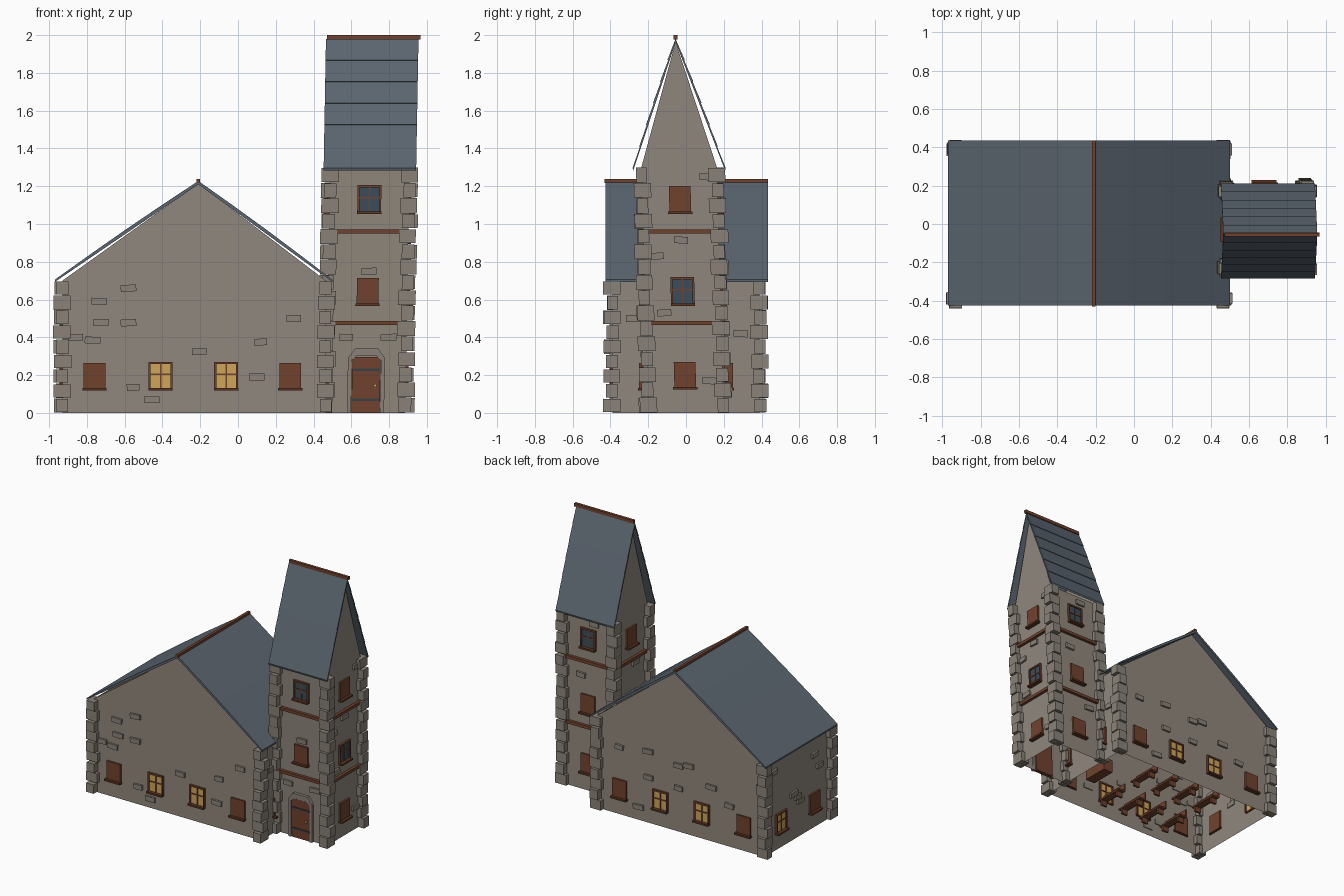
import bpy, bmesh, math, random
from mathutils import Matrix, Vector

cube = bpy.data.objects.get("Cube")
if cube:
    bpy.data.objects.remove(cube)
random.seed(4)


def material(name, rgb):
    m = bpy.data.materials.new(name)
    m.use_nodes = True
    m.diffuse_color = (*rgb, 1)
    m.node_tree.nodes["Principled BSDF"].inputs["Base Color"].default_value = (*rgb, 1)
    return m


STONE = material("wall stone", (.28, .243, .205))
BLOCK = material("block stone", (.255, .225, .19))
SLATE = material("blue slate", (.105, .13, .16))
WOOD = material("red brown wood", (.165, .055, .027))
TRIM = material("dark wood", (.11, .036, .016))
GLASS = material("blue glass", (.045, .075, .105))
LIGHT = material("lit yellow glass", (.62, .38, .10))
IRON = material("dark iron", (.04, .055, .065))

# The tower leans very slightly
LEAN = Matrix(((1, 0, .018, 0), (0, 1, -.028, 0), (0, 0, 1, 0), (0, 0, 0, 1)))
I = Matrix()


def finish(name, bm, mat):
    bmesh.ops.recalc_face_normals(bm, faces=bm.faces)
    mesh = bpy.data.meshes.new(name)
    bm.to_mesh(mesh)
    bm.free()
    mesh.materials.append(mat)
    obj = bpy.data.objects.new(name, mesh)
    bpy.context.collection.objects.link(obj)
    return obj


def boxes(name, mat, items, m=I):
    """One object from boxes given as (location, size, roll)."""
    bm = bmesh.new()
    for loc, size, *roll in items:
        r = Matrix.Rotation(roll[0] if roll else 0, 4, 'Y')
        bmesh.ops.create_cube(bm, size=1, matrix=m @ Matrix.Translation(loc) @ r @ Matrix.Diagonal((*size, 1)))
    return finish(name, bm, mat)


def prism(name, mat, pts, lo, hi, m=I, skip=()):
    """Extrude an x-z profile along y; skip drops side faces by index."""
    bm = bmesh.new()
    a = [bm.verts.new(m @ Vector((x, lo, z))) for x, z in pts]
    b = [bm.verts.new(m @ Vector((x, hi, z))) for x, z in pts]
    bm.faces.new(a)
    bm.faces.new(b)
    n = len(pts)
    for i in range(n):
        if i not in skip:
            j = (i + 1) % n
            bm.faces.new((a[i], a[j], b[j], b[i]))
    return finish(name, bm, mat)


def roof_profile(left, ridge, right, courses, lap, bow, thick):
    """Thin folded roof, optionally with lapped courses."""
    def slope(eave):
        e, r = Vector(eave), Vector(ridge)
        out = Vector((-(r - e).y, (r - e).x)).normalized()
        if out.y < 0:
            out = -out
        pts = []
        for i in range(courses):
            for t, lift in ((i / courses, lap), ((i + 1) / courses, 0)):
                pts.append(e.lerp(r, t) + out * (lift + bow * math.sin(math.pi * t)))
        return pts
    top = slope(left) + slope(right)[::-1]
    under = [(right[0], right[1] - thick), (ridge[0], ridge[1] - thick * 1.5), (left[0], left[1] - thick)]
    return [tuple(p) for p in top] + under


def wall(x, y, degrees, m=I):
    """Wall frame: local x runs along the wall, local -y points outward."""
    return m @ Matrix.Translation((x, y, 0)) @ Matrix.Rotation(math.radians(degrees), 4, 'Z')


def window(name, m, u, z, kind):
    w, h = .115, .14
    boxes(name + "_sill", TRIM, [((u, -.012, z - h / 2), (w + .014, .04, .013))], m)
    if kind == "shutter":
        boxes(name + "_shutter", WOOD, [((u, 0, z), (w, .026, h))], m)
        return
    boxes(name + "_pane", LIGHT if kind == "lit" else GLASS, [((u, 0, z), (w, .012, h))], m)
    bars = [((u + s * w / 2, 0, z), (.011, .03, h)) for s in (-1, 1)]
    bars += [((u, 0, z + h / 2), (w + .011, .03, .011)),
             ((u, 0, z), (.008, .022, h)), ((u, 0, z + .01), (w, .022, .008))]
    boxes(name + "_frame", WOOD, bars, m)


def quoins(name, corners, height, count, m=I):
    items = []
    step = height / count
    for k, (x, y) in enumerate(corners):
        for i in range(count):
            a, b = (.09, .06) if (i + k) % 2 else (.064, .09)
            j = [random.uniform(-.004, .004) for _ in range(4)]
            items.append(((x + j[0], y + j[1], (i + .5) * step),
                          (a + j[2], b + j[3], step * random.uniform(.86, .99))))
    boxes(name, BLOCK, items, m)


def loose_stones(name, m, spots):
    boxes(name, BLOCK, [((u, -.004, z), (random.uniform(.065, .085), .022, .036),
                         random.uniform(-.08, .08)) for u, z in spots], m)


# House walls, open below and under the roof
X0, X1, RX, Y = -.93, .465, -.21, .39
prism("house_walls", STONE, [(X0, 0), (X0, .7), (RX, 1.215), (X1, .7), (X1, 0)], -Y, Y, skip=(1, 2, 4))
quoins("house_corner_blocks", [(x, y) for x in (X0, X1) for y in (-Y, Y)], .7, 9)

# House roof and ridge
prism("house_roof", SLATE, roof_profile((-.97, .705), (RX, 1.228), (.5, .705), 4, 0, .006, .012), -.425, .435)
boxes("house_ridge_beam", WOOD, [((RX, .002, 1.228), (.02, .865, .022))])

# House windows and loose stones on each wall
front, back = wall(0, -Y, 0), wall(0, Y, 180)
east, west = wall(X1, 0, 90), wall(X0, 0, -90)
for i, (x, kind) in enumerate([(-.76, "shutter"), (-.41, "lit"), (-.063, "lit"), (.277, "shutter")]):
    window(f"house_front_window_{i}", front, x, .195, kind)
    window(f"house_back_window_{i}", back, -x, .195, kind)
for s in (-1, 1):
    window(f"house_left_window_{s}", east, s * .19, .195, "shutter")
    window(f"house_right_window_{s}", west, s * .2, .195, "shutter" if s > 0 else "lit")
loose_stones("house_front_stones", front, [
    (-.58, .66), (-.735, .59), (-.725, .48), (-.58, .477), (-.86, .40), (-.77, .385),
    (-.205, .325), (.12, .375), (.295, .50), (.1, .19), (-.555, .135), (-.455, .07)])
loose_stones("house_back_stones", back, [
    (-.28, .51), (-.04, .54), (.215, .5), (.30, .52), (-.035, .345), (-.12, .1),
    (.215, .33), (.49, .41), (.64, .31)])
loose_stones("house_right_stones", west, [(-.29, .6), (-.05, .35), (0, .31), (.03, .27), (.26, .45), (.2, .55)])
loose_stones("house_left_stones", east, [(-.28, .5), (.29, .42)])

# Tower walls: gable faces left and right
TX, HX, HY, TZ = .675, .21, .2, 1.3
side = LEAN @ Matrix.Translation((TX, 0, 0)) @ Matrix.Rotation(math.pi / 2, 4, 'Z')
prism("tower_walls", STONE, [(-HY, 0), (-HY, TZ), (0, 1.965), (HY, TZ), (HY, 0)], -HX, HX, side, skip=(1, 2, 4))
quoins("tower_corner_blocks", [(TX + a, b) for a in (-HX, HX) for b in (-HY, HY)], 1.3, 16, LEAN)

# Tower roof with lapped slate courses, and ridge
prism("tower_roof", SLATE, roof_profile((-.243, 1.295), (0, 1.98), (.243, 1.295), 6, .004, .004, .012),
      -.245, .245, side)
boxes("tower_ridge_beam", WOOD, [((TX + .008, 0, 1.988), (.495, .02, .024))], LEAN)

# Tower bands, windows and stones
tower = {"front": wall(TX, -HY, 0, LEAN), "left": wall(TX + HX, 0, 90, LEAN),
         "back": wall(TX, HY, 180, LEAN), "right": wall(TX - HX, 0, -90, LEAN)}
kinds = {"front": (None, "shutter", "glass"), "left": ("shutter", "glass", "shutter"),
         "back": ("shutter", "shutter", "glass"), "right": (None, None, "shutter")}
stones = {"front": [(.005, .75), (-.11, .4), (.115, .4)],
          "left": [(0, .915), (-.13, .83), (.14, 1.25), (.13, .17), (-.1, .53)],
          "back": [(-.06, .85), (.1, .4), (.05, 1.25)], "right": [(.05, .92)]}
for name, m in tower.items():
    half = HX if name in ("front", "back") else HY
    boxes(f"tower_{name}_bands", WOOD, [((0, -.006, z), (half * 2 + .01, .03, .022)) for z in (.476, .96)], m)
    for i, kind in enumerate(kinds[name]):
        if kind:
            window(f"tower_{name}_window_{i}", m, 0, (.2, .643, 1.13)[i], kind)
    loose_stones(f"tower_{name}_stones", m, stones[name])

# Door with straps, knob and arched stone surround
m = tower["front"]
boxes("door", WOOD, [((0, 0, .148), (.15, .03, .295))], m)
boxes("door_straps", IRON, [((0, -.016, z), (.145, .008, .012)) for z in (.07, .228)], m)
boxes("door_knob", LIGHT, [((.048, -.022, .145), (.014, .016, .016))], m)
inner = [(-.077, 0), (-.077, .28), (-.055, .3), (.055, .3), (.077, .28), (.077, 0)]
outer = [(.098, 0), (.098, .29), (.062, .34), (-.062, .34), (-.098, .29), (-.098, 0)]
prism("door_surround", BLOCK, inner + outer, -.022, .004, m)

# Pews and altar inside
pew = [((0, 0, .045), (.055, .23, .012)), ((-.03, 0, .075), (.012, .23, .06))]
pew += [((0, s * .085, .022), (.05, .016, .044)) for s in (-1, 1)]
for i in range(4):
    for j, y in enumerate((-.19, .17)):
        boxes(f"pew_{i}_{j}", WOOD, pew, Matrix.Translation((.05 - .19 * i, y, 0)))
boxes("altar", WOOD, [((.35, .03, .05), (.08, .2, .1))])
